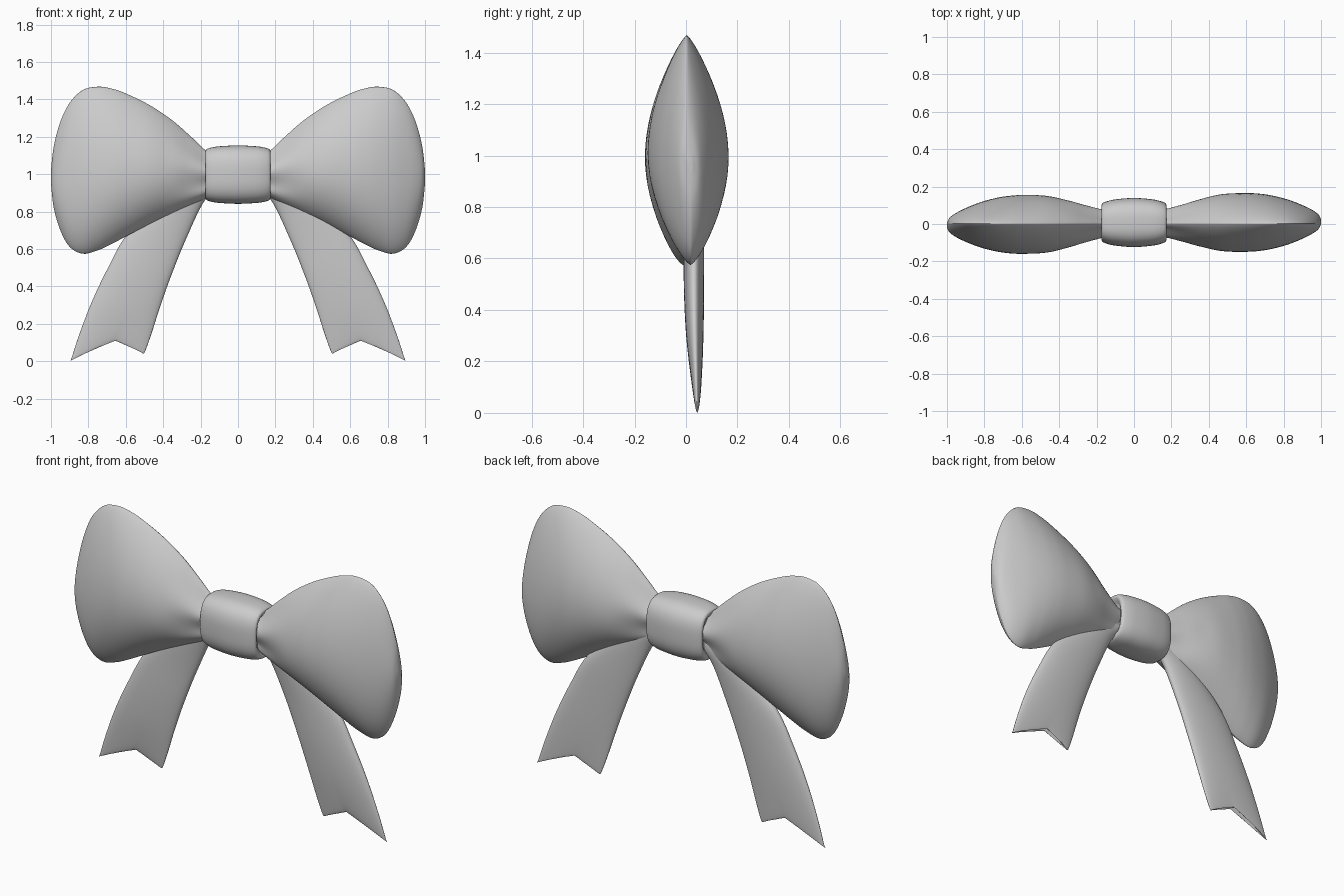
import bpy, bmesh
from math import sin, cos, pi

if "Cube" in bpy.data.objects:
    bpy.data.objects.remove(bpy.data.objects["Cube"])

SEG = 64  # points around every cross-section


def spline(rows, steps):
    """Catmull-Rom interpolation through rows of numbers."""
    pts = [rows[0]] + rows + [rows[-1]]
    out = []
    for i in range(1, len(pts) - 2):
        for k in range(steps):
            t = k / steps
            out.append([0.5 * (2 * b + (c - a) * t + (2*a - 5*b + 4*c - d) * t**2
                               + (3*b - a - 3*c + d) * t**3)
                        for a, b, c, d in zip(*pts[i - 1:i + 3])])
    return out + [list(rows[-1])]


def spow(v, p):
    return abs(v) ** p * (1 if v >= 0 else -1)


def loft(name, rings, angle):
    """Skin closed rings into a tube; ends are closed by strips from front to back."""
    bm = bmesh.new()
    vs = [[bm.verts.new(p) for p in r] for r in rings]
    for a, b in zip(vs, vs[1:]):
        for j in range(SEG):
            k = (j + 1) % SEG
            bm.faces.new((a[j], a[k], b[k], b[j]))
    for r in (vs[0], vs[-1]):
        for j in range(SEG // 2):
            quad = [r[j], r[j + 1], r[SEG - j - 1], r[(SEG - j) % SEG]]
            bm.faces.new(list(dict.fromkeys(quad)))
    bmesh.ops.recalc_face_normals(bm, faces=bm.faces)
    me = bpy.data.meshes.new(name)
    bm.to_mesh(me)
    bm.free()
    ob = bpy.data.objects.new(name, me)
    bpy.context.collection.objects.link(ob)
    bpy.context.view_layer.objects.active = ob
    ob.select_set(True)
    bpy.ops.object.shade_smooth_by_angle(angle=angle)
    ob.select_set(False)


ANG = [2 * pi * j / SEG for j in range(SEG)]

# Loop profile: x, top z, bottom z, half thickness
LOOP = [(.10, 1.08, .92, .055), (.17, 1.125, .875, .068), (.25, 1.20, .835, .092),
        (.35, 1.287, .79, .125), (.47, 1.368, .735, .152), (.60, 1.432, .667, .157),
        (.68, 1.459, .625, .152), (.75, 1.468, .593, .14), (.83, 1.45, .575, .118),
        (.90, 1.382, .612, .09), (.95, 1.28, .70, .065), (.985, 1.15, .82, .04),
        (1.0, 1.02, .95, .012)]

# Tail profile: inner x, inner z, outer x, outer z, half thickness, y centre
TAIL = [(.06, .93, .14, 1.03, .03, .02), (.17, .87, .38, .88, .04, .025),
        (.275, .66, .585, .69, .04, .03), (.36, .45, .70, .49, .039, .031),
        (.42, .28, .785, .31, .034, .034), (.465, .14, .85, .14, .024, .039),
        (.498, .05, .89, .018, .014, .043), (.508, .042, .90, 0, .006, .044)]

for side, s in (("left", -1), ("right", 1)):
    # Puffed loop, with gathered folds fading out away from the knot
    rings = []
    for x, top, bot, t in spline(LOOP, 5):
        fold = 0.28 * max(0, 1 - (x - .1) / .3) ** 1.5
        h = (top - bot) / 2
        rings.append([(s * x,
                       .003 + s * .018 * x * (1 - cos(a)) / 2
                       + t * spow(sin(a), 1.6) * (1 + fold * cos(5 * a)),
                       (top + bot) / 2 + h * (cos(a) - .12 * sin(a) ** 2)) for a in ANG])
    loft("loop_" + side, rings, pi)

    # Hanging tail with a swallow-tail notch
    rows = spline(TAIL, 5)
    rings = []
    for i, (ix, iz, ox, oz, t, yc) in enumerate(rows):
        notch = .135 * (i / (len(rows) - 1)) ** 4
        ring = []
        for a in ANG:
            v = (1 - cos(a)) / 2
            tent = min(v / .402, (1 - v) / .598)
            ring.append((s * (ix + (ox - ix) * v), yc + t * spow(sin(a), .9),
                         iz + (oz - iz) * v + notch * tent))
        rings.append(ring)
    loft("tail_" + side, rings, .9)

# Centre knot: barrel-shaped rounded band (x, half depth, half height)
KNOT = [(-.15, .06, .09), (-.167, .08, .11), (-.173, .093, .125), (-.164, .106, .138),
        (-.12, .12, .149), (-.06, .128, .154), (0, .131, .156)]
KNOT += [(-x, y, z) for x, y, z in reversed(KNOT[:-1])]
loft("knot", [[(x, .008 + y * spow(sin(a), .72), .998 + z * spow(cos(a), .72)) for a in ANG]
              for x, y, z in spline(KNOT, 4)], pi)
